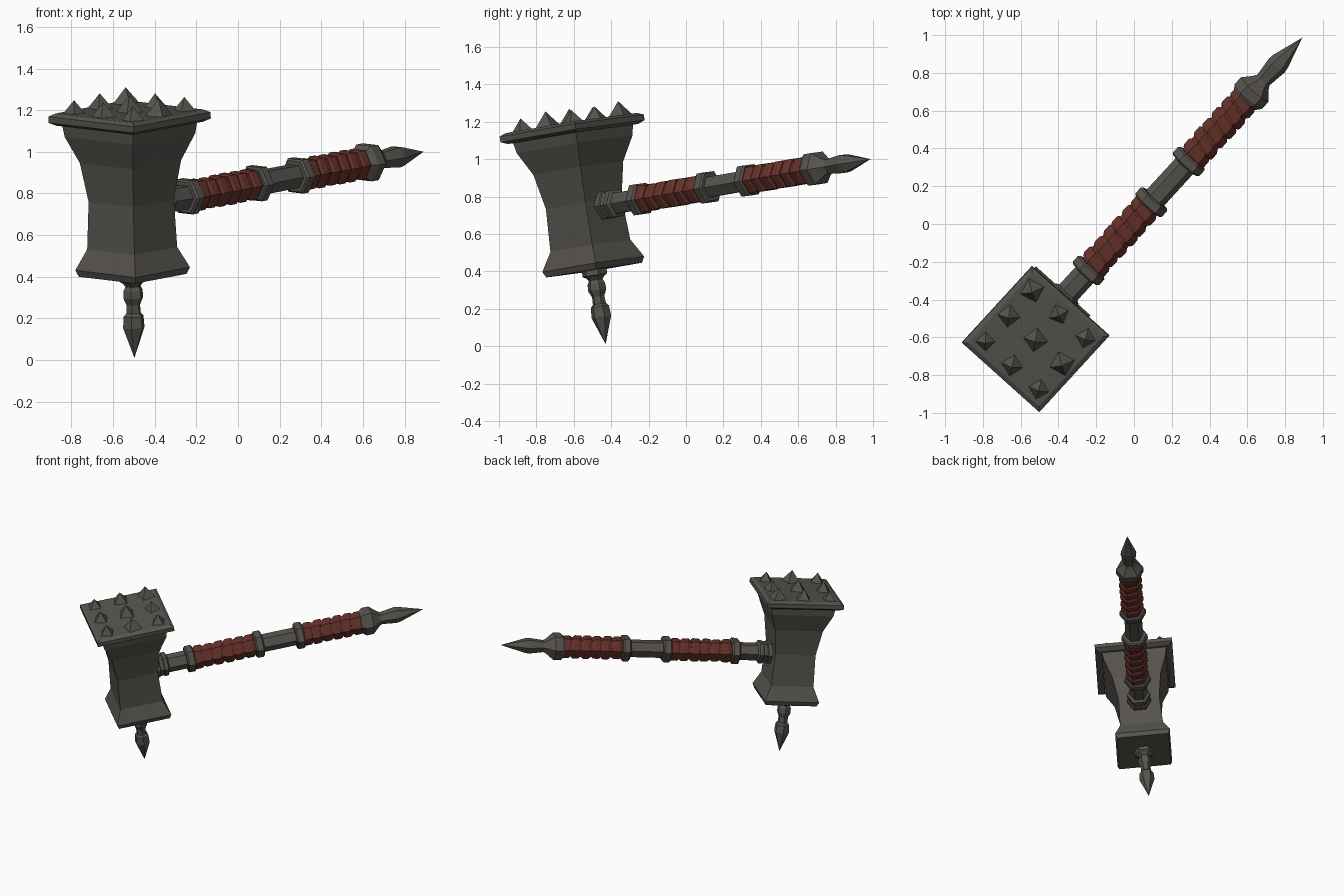
import bpy, bmesh, math, random
from mathutils import Matrix, Vector

if "Cube" in bpy.data.objects:
    bpy.data.objects.remove(bpy.data.objects["Cube"])

random.seed(4)

# Tilted frame: local x runs along the handle, local z up through the head
U = Vector((0.671, 0.731, 0.127)).normalized()
W = Vector((-0.017, -0.15, 0.988))
W = (W - U * W.dot(U)).normalized()
V = W.cross(U)
FRAME = Matrix.Translation((-0.512, -0.542, 0.735)) @ Matrix((U, V, W)).transposed().to_4x4()


def material(name, colour):
    m = bpy.data.materials.new(name)
    m.diffuse_color = (*colour, 1)
    m.use_nodes = True
    m.node_tree.nodes["Principled BSDF"].inputs["Base Color"].default_value = m.diffuse_color
    return m


IRON = material("dark_iron", (0.094, 0.088, 0.076))
LEATHER = material("red_leather", (0.135, 0.031, 0.023))


def add_rings(bm, profile, sides, turn=0.0, place=Matrix(), tilt=0.0):
    """Loft (height, radius) rings along z; radius 0 makes a point."""
    rings = []
    for h, r in profile:
        if r == 0:
            rings.append([bm.verts.new(place @ Vector((0, 0, h)))])
            continue
        ring = []
        for i in range(sides):
            a = turn + math.tau * i / sides
            x, y = r * math.cos(a), r * math.sin(a)
            ring.append(bm.verts.new(place @ Vector((x, y, h + tilt * y))))
        rings.append(ring)
    for a, b in zip(rings, rings[1:]):
        for i in range(sides):
            j = (i + 1) % sides
            if len(a) == 1:
                bm.faces.new((a[0], b[j], b[i]))
            elif len(b) == 1:
                bm.faces.new((a[i], a[j], b[0]))
            else:
                bm.faces.new((a[i], a[j], b[j], b[i]))
    for ring in (rings[0], rings[-1]):
        if len(ring) > 1:
            bm.faces.new(ring)


def finish(bm, name, mat):
    bmesh.ops.recalc_face_normals(bm, faces=bm.faces)
    me = bpy.data.meshes.new(name)
    bm.to_mesh(me)
    bm.free()
    me.materials.append(mat)
    me.transform(FRAME)
    ob = bpy.data.objects.new(name, me)
    bpy.context.collection.objects.link(ob)
    return ob


def loft(name, profile, mat, sides=6, turn=0.0, place=Matrix()):
    bm = bmesh.new()
    add_rings(bm, profile, sides, turn, place)
    return finish(bm, name, mat)


ALONG = Matrix.Rotation(math.pi / 2, 4, 'Y')   # local z -> handle direction
SIDE = math.pi / 2                             # hexagon corners point sideways
SQ = math.sqrt(2)                              # square half width -> corner radius


def square(profile):
    return [(h, r * SQ) for h, r in profile]


# Head: waisted square block
loft("head_block", square([(-0.332, 0.183), (-0.30, 0.195), (-0.20, 0.153), (0.03, 0.145),
                           (0.22, 0.172), (0.35, 0.222), (0.425, 0.232)]),
     IRON, 4, math.pi / 4)

# Striking plate with bevelled rim
loft("striking_plate", square([(0.405, 0.25), (0.42, 0.276), (0.45, 0.276), (0.464, 0.252)]),
     IRON, 4, math.pi / 4)

# Studs: three by three slightly uneven pyramids
bm = bmesh.new()
for i in (-1, 0, 1):
    for j in (-1, 0, 1):
        s = random.uniform(0.85, 1.12)
        place = Matrix.Translation((0.185 * i, 0.19 * j, 0.458))
        add_rings(bm, [(0, 0.066 * s), (0.03 * s, 0.04 * s), (0.078 * s, 0)],
                  4, math.pi / 4 + random.uniform(-0.4, 0.4), place)
finish(bm, "plate_studs", IRON)

# Bottom spike with collars
loft("bottom_spike", [(-0.733, 0), (-0.585, 0.054), (-0.53, 0.05), (-0.515, 0.036),
                      (-0.475, 0.034), (-0.44, 0.05), (-0.405, 0.048), (-0.385, 0.038),
                      (-0.37, 0.05), (-0.36, 0.068), (-0.325, 0.068)], IRON, 6, SIDE)

# Handle core and stepped socket at the head
loft("handle_shaft", [(0.10, 0.064), (1.66, 0.062)], IRON, 6, SIDE, ALONG)
loft("handle_socket", [(0.10, 0.085), (0.175, 0.085), (0.18, 0.077), (0.205, 0.077),
                       (0.21, 0.084), (0.235, 0.084), (0.245, 0.066)], IRON, 6, SIDE, ALONG)

# Handle rings
for n, u in enumerate((0.405, 0.90, 1.195)):
    loft(f"handle_ring_{n + 1}", [(u - 0.03, 0.084), (u - 0.02, 0.094), (u + 0.02, 0.094),
                                  (u + 0.03, 0.084)], IRON, 6, SIDE, ALONG)

# Leather grips: stacked bands, tilted alternately
for n, (start, end) in enumerate(((0.43, 0.875), (1.22, 1.655))):
    bm = bmesh.new()
    add_rings(bm, [(start, 0.07), (end, 0.07)], 6, SIDE, ALONG)
    count = 6
    step = (end - start) / count
    for k in range(count):
        u, half = start + (k + 0.5) * step, step * 0.43
        r = random.uniform(0.077, 0.084)
        add_rings(bm, [(u - half, r - 0.008), (u - half * 0.6, r), (u + half * 0.6, r),
                       (u + half, r - 0.008)], 6, SIDE, ALONG,
                  random.uniform(0.12, 0.3))
    finish(bm, f"leather_grip_{n + 1}", LEATHER)

# Pommel and end spike
loft("pommel", [(1.635, 0.075), (1.665, 0.098), (1.715, 0.098), (1.765, 0.055),
                (1.785, 0.043), (1.89, 0.056), (1.92, 0.052), (2.092, 0)],
     IRON, 6, SIDE, ALONG)
